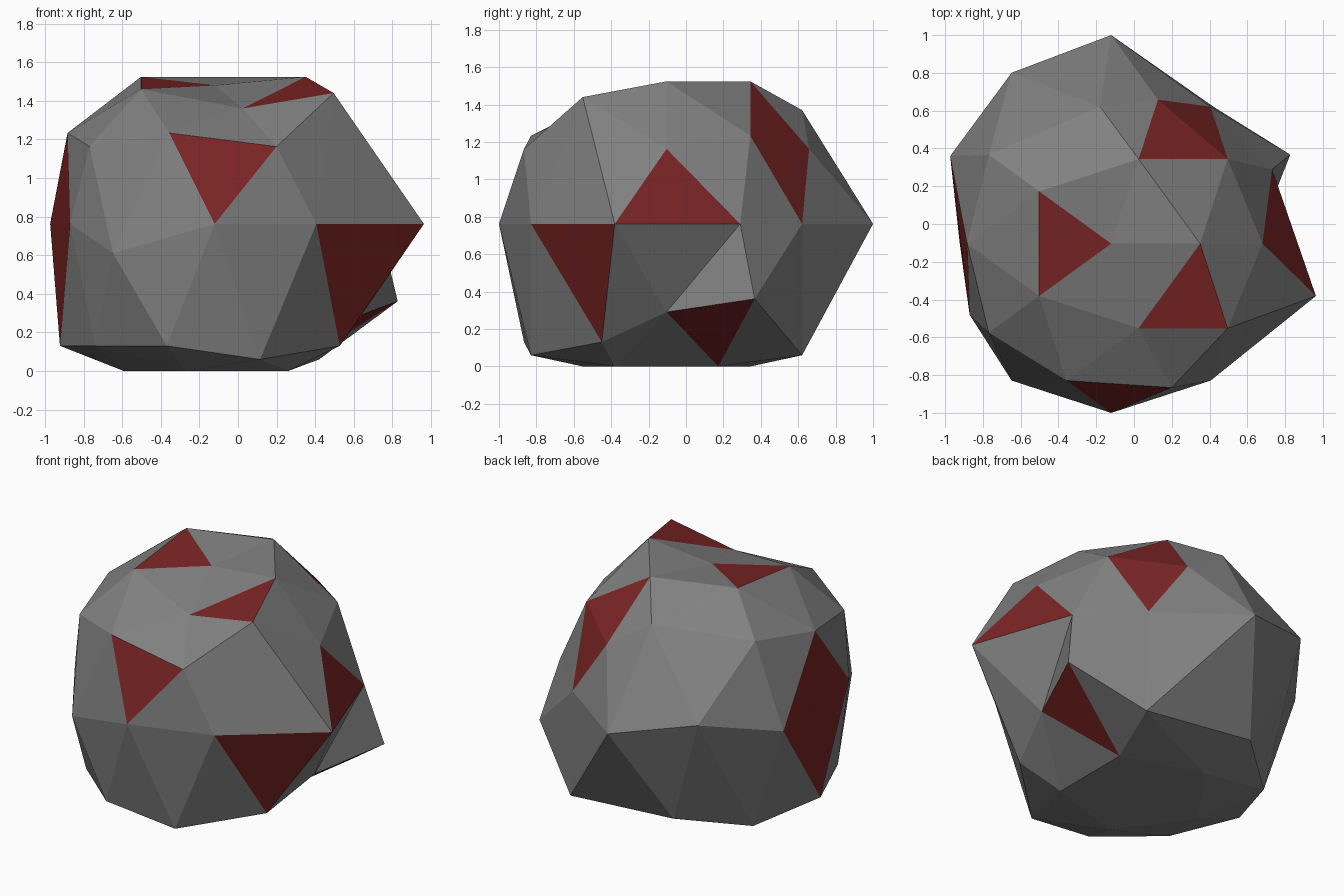
import bpy, bmesh, math
from mathutils import Vector

if "Cube" in bpy.data.objects:
    bpy.data.objects.remove(bpy.data.objects["Cube"])

RADIUS = 0.896
CENTRE = Vector((-0.121, -0.104, 0.762))

# Latitude rings of a two-level icosphere (height on the unit sphere)
RING = {"cap": 0.8507, "shoulder": 0.5257, "upper": 0.4472, "belt": 0.0,
        "lower": -0.4472, "skirt": -0.5257, "foot": -0.8507,
        "top": 1.0, "bottom": -1.0}


def material(name, rgb):
    m = bpy.data.materials.new(name)
    m.diffuse_color = (*rgb, 1)
    m.use_nodes = True
    m.node_tree.nodes["Principled BSDF"].inputs["Base Color"].default_value = m.diffuse_color
    return m


# Rounded low-poly boulder
bm = bmesh.new()
bmesh.ops.create_icosphere(bm, subdivisions=2, radius=1)
unit = [v.co.normalized() for v in bm.verts]
bm.verts.ensure_lookup_table()


def corner(ring, angle=0):
    """Corner of the ball on a given ring at a given compass angle."""
    z = RING[ring]
    r = math.sqrt(max(0, 1 - z * z))
    a = math.radians(angle)
    p = Vector((r * math.cos(a), r * math.sin(a), z))
    return bm.verts[min(range(len(unit)), key=lambda i: (unit[i] - p).length)]


# Red patches: each is a triangle between three corners
patches = [
    [("top", 0), ("cap", 144), ("cap", 216)],
    [("cap", 0), ("cap", 288), ("shoulder", 324)],
    [("shoulder", 252), ("upper", 288), ("belt", 270)],
    [("belt", 306), ("belt", 342), ("lower", 324)],
    [("upper", 0), ("belt", 342), ("belt", 18)],
    [("cap", 72), ("shoulder", 36), ("upper", 72)],
    [("shoulder", 36), ("upper", 72), ("belt", 54)],
    [("shoulder", 180), ("belt", 162), ("belt", 198)],
    [("belt", 162), ("belt", 198), ("lower", 180)],
    [("lower", 36), ("skirt", 0), ("foot", 36)],
]
red_sets = [{corner(*c) for c in p} for p in patches]
for f in bm.faces:
    f.smooth = False
    f.material_index = 1 if set(f.verts) in red_sets else 0

for v, u in zip(bm.verts, unit):
    v.co = u * RADIUS + CENTRE

# Underside pressed towards the ground, apart from the notch on the right
for ring, angles in (("lower", (108, 180, 252, 324)), ("skirt", (72, 144, 216, 288))):
    for a in angles:
        corner(ring, a).co.z -= 0.231

# Dents and bulges
shifts = [
    ("top", 0, (0, 0, -0.178)),
    ("cap", 288, (0, 0, -0.164)),
    ("cap", 216, (0, 0, -0.064)),
    ("shoulder", 324, (0, 0, 0.207)),
    ("shoulder", 108, (0.177, 0, 0.137)),
    ("upper", 288, (0.073, 0, 0)),
    ("upper", 144, (0, 0, 0.15)),
    ("belt", 18, (0, 0.117, 0)),
    ("belt", 90, (0, 0.208, 0)),
    ("belt", 126, (0, 0.18, 0.12)),
    ("belt", 162, (0, 0.187, 0)),
    ("belt", 198, (0.103, -0.1, 0)),
    ("belt", 234, (0, 0, -0.152)),
    ("belt", 342, (0.232, 0, 0)),
    ("lower", 36, (0.3, 0, 0)),
    ("lower", 324, (0, 0.125, 0)),
    ("skirt", 72, (0.306, 0, 0)),
    ("skirt", 216, (0, 0, 0.07)),
]
for ring, angle, d in shifts:
    corner(ring, angle).co += Vector(d)
for v in bm.verts:
    v.co.z = max(v.co.z, 0)

mesh = bpy.data.meshes.new("boulder")
bm.to_mesh(mesh)
bm.free()
mesh.materials.append(material("stone grey", (0.22, 0.22, 0.22)))
mesh.materials.append(material("dark red", (0.2, 0.018, 0.018)))
bpy.context.collection.objects.link(bpy.data.objects.new("boulder", mesh))
